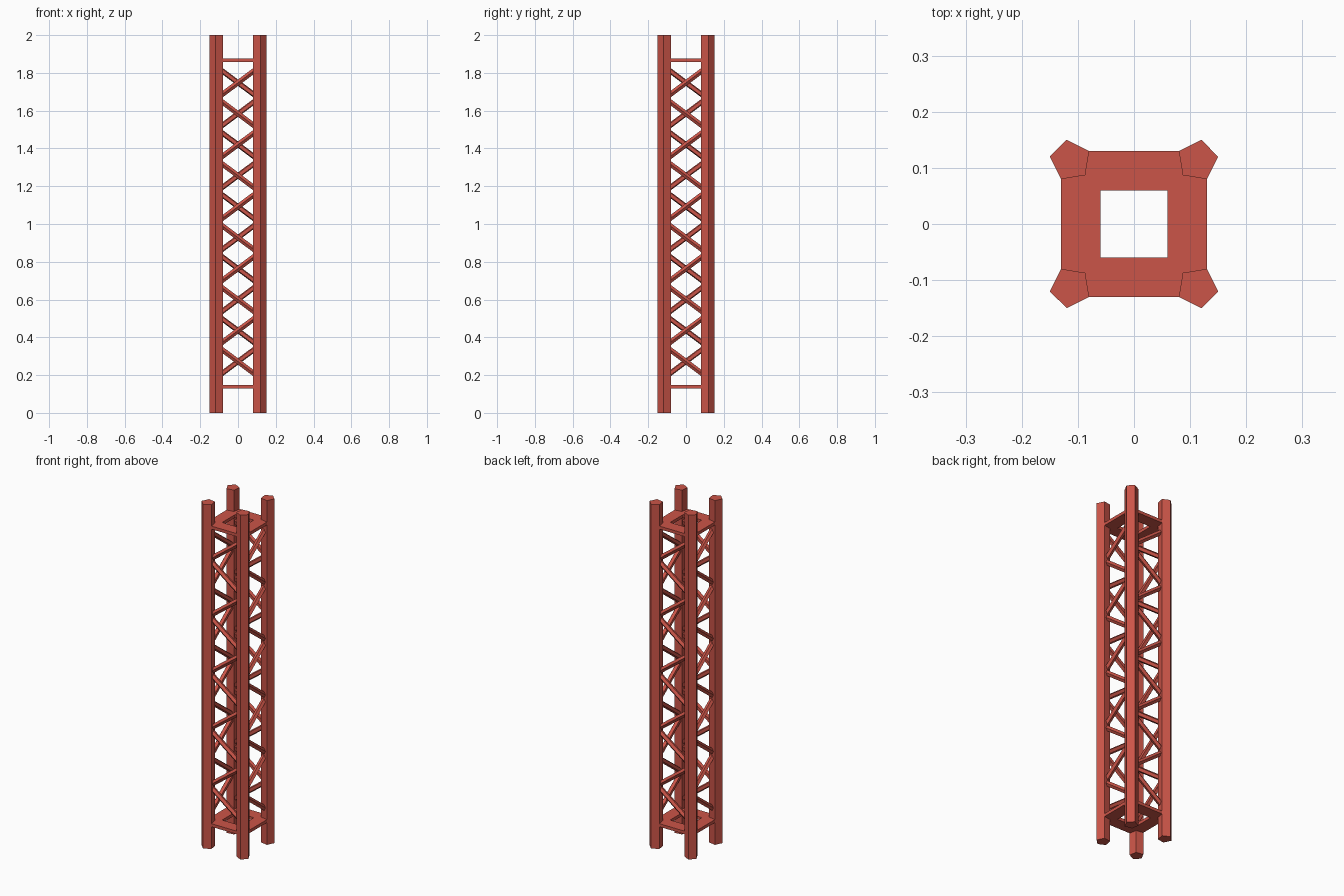
import bpy, bmesh, math
from mathutils import Vector, Matrix

if "Cube" in bpy.data.objects:
    bpy.data.objects.remove(bpy.data.objects["Cube"])

red = bpy.data.materials.new("truss red")
red.diffuse_color = (0.60, 0.09, 0.065, 1)
red.use_nodes = True
red.node_tree.nodes["Principled BSDF"].inputs["Base Color"].default_value = red.diffuse_color


def finish(bm, name):
    bmesh.ops.recalc_face_normals(bm, faces=bm.faces)
    me = bpy.data.meshes.new(name)
    bm.to_mesh(me)
    bm.free()
    me.materials.append(red)
    ob = bpy.data.objects.new(name, me)
    bpy.context.collection.objects.link(ob)
    return ob


def prism(bm, outline, z0, z1):
    f = bm.faces.new([bm.verts.new((x, y, z0)) for x, y in outline])
    ext = bmesh.ops.extrude_face_region(bm, geom=[f], use_keep_orig=True)
    top = [v for v in ext["geom"] if isinstance(v, bmesh.types.BMVert)]
    bmesh.ops.translate(bm, verts=top, vec=(0, 0, z1 - z0))


def rod(bm, a, b, radius, sides):
    a, b = Vector(a), Vector(b)
    d = b - a
    # local axes: rod direction, outward (y) and their cross product
    z = d.normalized()
    y = Vector((0, -1, 0))
    x = y.cross(z)
    rot = Matrix((x, y, z)).transposed().to_4x4()
    bmesh.ops.create_cone(bm, cap_ends=True, segments=sides,
                          radius1=radius, radius2=radius, depth=d.length,
                          matrix=Matrix.Translation((a + b) / 2) @ rot)


# Four pentagonal legs, one point of each facing the centre
pent = [(0.12, 0.15), (0.08, 0.13), (0.087, 0.087), (0.13, 0.08), (0.15, 0.12)]
for i, (sx, sy) in enumerate([(1, 1), (-1, 1), (-1, -1), (1, -1)]):
    bm = bmesh.new()
    prism(bm, [(x * sx, y * sy) for x, y in pent], 0, 2)
    finish(bm, f"leg_{i + 1}")

# Flat square frames near both ends
for name, z in (("lower_frame", 0.138), ("upper_frame", 1.867)):
    bm = bmesh.new()
    rings = []
    for r in (0.13, 0.06):
        for h in (z - 0.009, z + 0.009):
            rings.append([bm.verts.new((x * r, y * r, h))
                          for x, y in ((1, 1), (-1, 1), (-1, -1), (1, -1))])
    ob, ot, ib, it = rings
    for p, q in ((ob, ot), (ot, it), (it, ib), (ib, ob)):
        for k in range(4):
            n = (k + 1) % 4
            bm.faces.new((p[k], p[n], q[n], q[k]))
    finish(bm, name)

# Zigzag bracing, same on each side by quarter turns
STEPS, Z_TOP, Z_LOW = 10, 1.83, 0.19
for i, side in enumerate(("front", "right", "back", "left")):
    bm = bmesh.new()
    step = (Z_TOP - Z_LOW) / STEPS
    for k in range(STEPS):
        s = 1 if k % 2 == 0 else -1
        rod(bm, (0.11 * s, -0.105, Z_TOP - k * step),
            (-0.11 * s, -0.105, Z_TOP - (k + 1) * step), 0.0145, 5)
    bmesh.ops.rotate(bm, verts=bm.verts, cent=(0, 0, 0),
                     matrix=Matrix.Rotation(i * math.pi / 2, 3, 'Z'))
    finish(bm, f"{side}_bracing")
